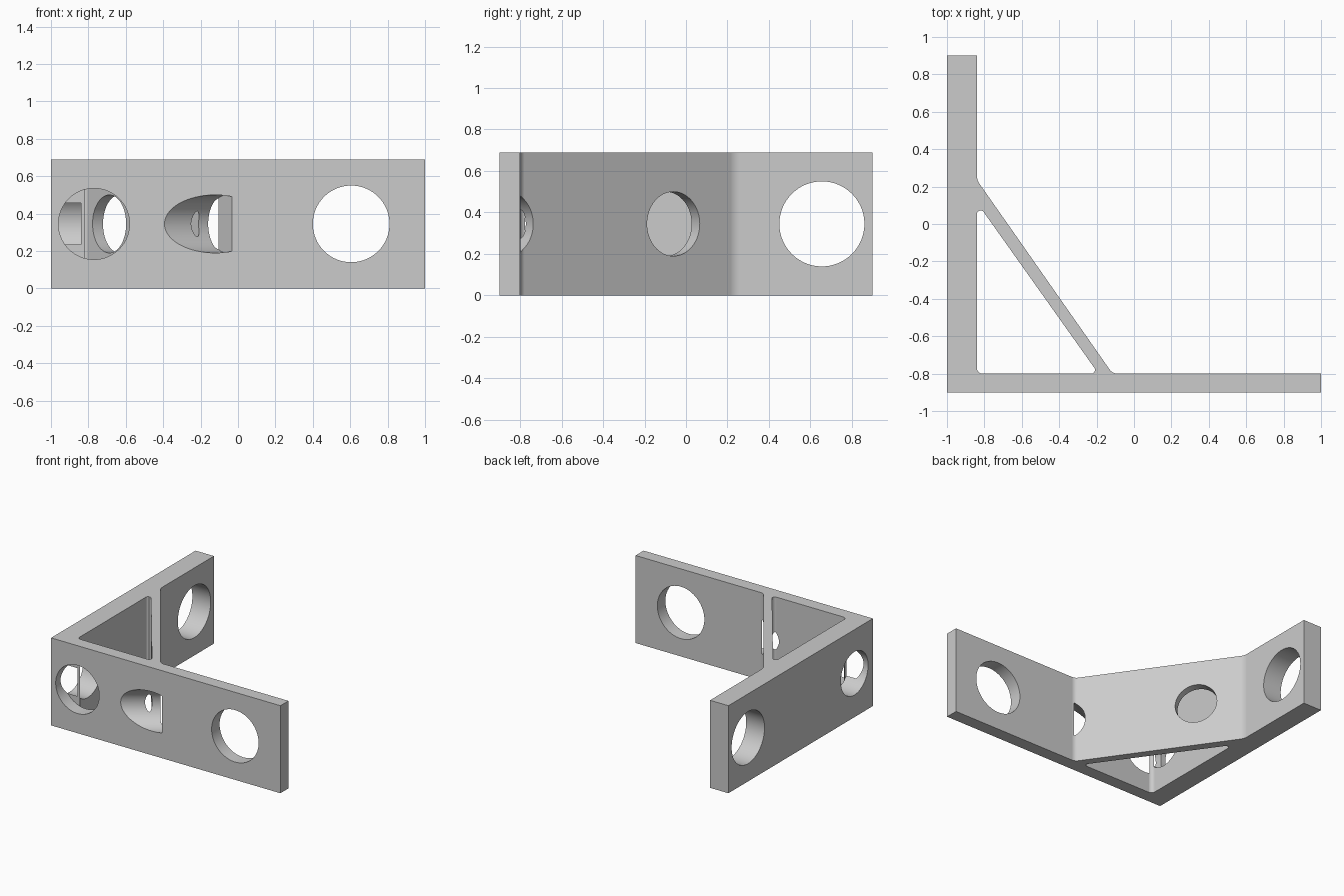
import bpy, bmesh, math
from mathutils import Vector

cube = bpy.data.objects.get("Cube")
if cube:
    bpy.data.objects.remove(cube, do_unlink=True)

HEIGHT = 0.69
MID = HEIGHT / 2
grey = bpy.data.materials.new("plain grey")
grey.use_nodes = True
colour = (0.6, 0.6, 0.6, 1)
grey.diffuse_color = colour
grey.node_tree.nodes["Principled BSDF"].inputs["Base Color"].default_value = colour


def rounded(corners, steps=8):
    """Round each (x, y, radius) corner of a closed profile."""
    pts = []
    n = len(corners)
    for i, (x, y, r) in enumerate(corners):
        p = Vector((x, y))
        if r == 0:
            pts.append(p)
            continue
        a = (Vector(corners[i - 1][:2]) - p).normalized()
        b = (Vector(corners[(i + 1) % n][:2]) - p).normalized()
        half = a.angle(b) / 2
        centre = p + (a + b).normalized() * (r / math.sin(half))
        start = p + a * (r / math.tan(half)) - centre
        end = p + b * (r / math.tan(half)) - centre
        for k in range(steps + 1):
            t = k / steps
            pts.append(centre + (start * (1 - t) + end * t).normalized() * r)
    return pts


def prism(name, pts, z0, z1):
    bm = bmesh.new()
    face = bm.faces.new([bm.verts.new((p.x, p.y, z0)) for p in pts])
    top = bmesh.ops.extrude_face_region(bm, geom=[face])["geom"]
    bmesh.ops.translate(bm, vec=(0, 0, z1 - z0),
                        verts=[v for v in top if isinstance(v, bmesh.types.BMVert)])
    bmesh.ops.recalc_face_normals(bm, faces=bm.faces)
    return finish(name, bm)


def rod(name, start, end, radius):
    """Round cutter between two points in plan, at mid height."""
    a, b = Vector((*start, MID)), Vector((*end, MID))
    bm = bmesh.new()
    bmesh.ops.create_cone(bm, cap_ends=True, segments=64, radius1=radius,
                          radius2=radius, depth=(b - a).length)
    turn = (b - a).to_track_quat("Z", "Y").to_matrix().to_4x4()
    turn.translation = (a + b) / 2
    bm.transform(turn)
    return finish(name, bm)


def finish(name, bm):
    mesh = bpy.data.meshes.new(name)
    bm.to_mesh(mesh)
    bm.free()
    mesh.materials.append(grey)
    ob = bpy.data.objects.new(name, mesh)
    bpy.context.collection.objects.link(ob)
    return ob


# Thick side plate, thin front plate and diagonal brace as one profile
bracket = prism("braced_bracket", rounded([
    (-1, -0.9, 0), (1, -0.9, 0), (1, -0.8, 0), (-0.115, -0.8, 0.05),
    (-0.84, 0.235, 0.08), (-0.84, 0.9, 0), (-1, 0.9, 0)]), 0, HEIGHT)

# Triangular opening behind the brace
cutters = [prism("triangle_cutter", rounded([
    (-0.84, -0.8, 0.03), (-0.19, -0.8, 0.02), (-0.84, 0.115, 0.02)]),
    -0.1, HEIGHT + 0.1)]

# Large mounting holes at the plate ends, smaller access holes at the corner
cutters += [
    rod("front_hole_cutter", (0.605, -1), (0.605, -0.7), 0.205),
    rod("side_hole_cutter", (-1.1, 0.655), (-0.7, 0.655), 0.205),
    rod("front_access_cutter", (-0.77, -1), (-0.77, -0.799), 0.19),
    rod("side_access_cutter", (-1.1, -0.67), (-0.839, -0.67), 0.17)]

# Holes square to the brace; the lower one runs out through the front plate
axis = Vector((1.035, 0.725)).normalized()
for name, centre, back, ahead in (("brace_upper_cutter", (-0.632, -0.06), 0.14, 0.03),
                                  ("brace_lower_cutter", (-0.066, -0.86), 0.4, 0.004)):
    c = Vector(centre)
    cutters.append(rod(name, c - axis * back, c + axis * ahead, 0.155))

bpy.ops.object.select_all(action="DESELECT")
bpy.context.view_layer.objects.active = bracket
bracket.select_set(True)
for cutter in cutters:
    cut = bracket.modifiers.new(cutter.name, "BOOLEAN")
    cut.operation = "DIFFERENCE"
    cut.solver = "EXACT"
    cut.object = cutter
    bpy.ops.object.modifier_apply(modifier=cut.name)
    bpy.data.objects.remove(cutter, do_unlink=True)

# Smooth rounds and hole walls, keeping the flat faces flat
bpy.ops.object.shade_smooth_by_angle(angle=math.radians(30))
flat = bracket.modifiers.new("flat_faces", "WEIGHTED_NORMAL")
flat.keep_sharp = True
